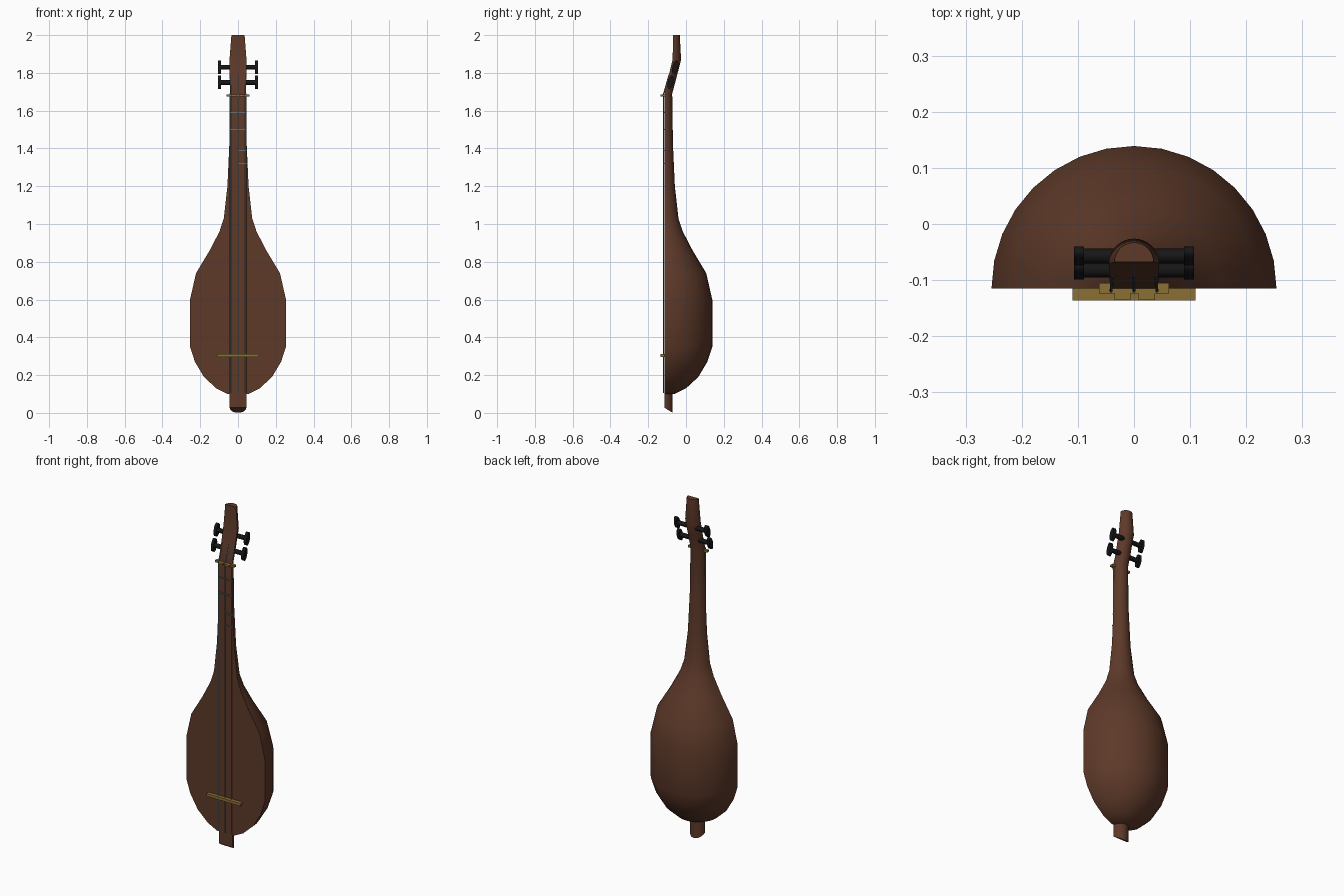
import bpy, bmesh, math
from mathutils import Vector

if "Cube" in bpy.data.objects:
    bpy.data.objects.remove(bpy.data.objects["Cube"])

def material(name, rgb):
    m = bpy.data.materials.new(name)
    m.diffuse_color = (*rgb, 1)
    m.use_nodes = True
    m.node_tree.nodes["Principled BSDF"].inputs["Base Color"].default_value = m.diffuse_color
    return m

WOOD = material("brown_wood", (0.11, 0.041, 0.022))
GOLD = material("brass", (0.26, 0.16, 0.035))
BLACK = material("black_peg", (0.008, 0.008, 0.008))
STEEL = material("steel", (0.13, 0.16, 0.18))

def finish(name, bm, mat, angle=35):
    bmesh.ops.recalc_face_normals(bm, faces=bm.faces)
    me = bpy.data.meshes.new(name)
    bm.to_mesh(me)
    bm.free()
    me.materials.append(mat)
    ob = bpy.data.objects.new(name, me)
    bpy.context.collection.objects.link(ob)
    bpy.ops.object.select_all(action='DESELECT')
    ob.select_set(True)
    bpy.context.view_layer.objects.active = ob
    bpy.ops.object.shade_smooth_by_angle(angle=math.radians(angle))
    return ob

def loft(name, sections, mat, seg=16):
    """Half-round sections: (z, half width, front y, slope of z over depth)."""
    bm = bmesh.new()
    rings = []
    for z, w, front, slope in sections:
        ring = []
        for i in range(seg + 1):
            a = math.pi * i / seg
            d = w * math.sin(a)
            ring.append(bm.verts.new((w * math.cos(a), front + d, z + slope * d)))
        rings.append(ring)
    n = seg + 1
    for a, b in zip(rings, rings[1:]):
        for i in range(n):
            j = (i + 1) % n
            bm.faces.new((a[i], a[j], b[j], b[i]))
    bm.faces.new(rings[0])
    bm.faces.new(rings[-1])
    return finish(name, bm, mat)

def box(name, x0, x1, y0, y1, z0, z1, mat):
    bm = bmesh.new()
    bmesh.ops.create_cube(bm, size=1)
    for v in bm.verts:
        v.co = ((x0 + x1) / 2 + v.co.x * (x1 - x0),
                (y0 + y1) / 2 + v.co.y * (y1 - y0),
                (z0 + z1) / 2 + v.co.z * (z1 - z0))
    return finish(name, bm, mat)

def rod(name, p, q, r, mat, seg=12):
    p, q = Vector(p), Vector(q)
    bm = bmesh.new()
    bmesh.ops.create_cone(bm, cap_ends=True, segments=seg, radius1=r, radius2=r,
                          depth=(q - p).length)
    rot = (q - p).to_track_quat('Z', 'Y')
    for v in bm.verts:
        v.co = rot @ v.co + (p + q) / 2
    return finish(name, bm, mat)

F = -0.115  # plane of the soundboard

# bowl, neck and bent-back head in one carved piece
profile = [(0.10, 0.055), (0.13, 0.115), (0.19, 0.18), (0.27, 0.228), (0.35, 0.254),
           (0.60, 0.254), (0.74, 0.222), (0.86, 0.15), (0.96, 0.098), (1.03, 0.075),
           (1.20, 0.056), (1.42, 0.046), (1.69, 0.042)]
sections = [(z, w, F, 0) for z, w in profile]
sections += [(1.78, 0.044, -0.093, 0), (1.87, 0.045, -0.071, 0), (2.0, 0.035, -0.068, 0)]
loft("body_and_neck", sections, WOOD)

# tail block with slanted underside
loft("tail_block", [(0.028, 0.044, F, -0.62), (0.12, 0.044, F, 0)], WOOD)

# bridge
box("bridge", -0.11, 0.11, -0.136, -0.113, 0.295, 0.311, GOLD)

# nut, notched for the strings
box("nut_base", -0.062, 0.062, -0.124, -0.105, 1.675, 1.686, GOLD)
for x0, x1 in ((-0.035, -0.006), (0.008, 0.037)):
    box("nut_ridge", x0, x1, -0.135, -0.115, 1.675, 1.686, GOLD)

# frets: two full width, two short
for z, x0, x1 in ((1.59, -0.045, 0.042), (1.50, -0.045, 0.042),
                  (1.39, 0, 0.048), (1.32, 0, 0.05)):
    box("fret", x0, x1, -0.121, -0.112, z - 0.003, z + 0.003, STEEL)

# strings, with ends running up the head
for x in (-0.041, 0, 0.041):
    rod("string", (x, -0.12, 0.105), (x, -0.12, 1.69), 0.0028, STEEL, 8)
    rod("string_end", (x, -0.12, 1.685), (x * 0.95, -0.09, 1.79), 0.0025, STEEL, 8)

# tuning pegs
for z, y in ((1.83, -0.057), (1.75, -0.082)):
    for s in (-1, 1):
        rod("peg_shaft", (s * 0.02, y, z), (s * 0.095, y, z), 0.013, BLACK)
        knob = rod("peg_knob", (s * 0.089, 0, 0), (s * 0.107, 0, 0), 0.037, BLACK, 16)
        knob.scale = (1, 0.42, 1)
        knob.rotation_euler = (-0.24, 0, 0)
        knob.location = (0, y, z)
